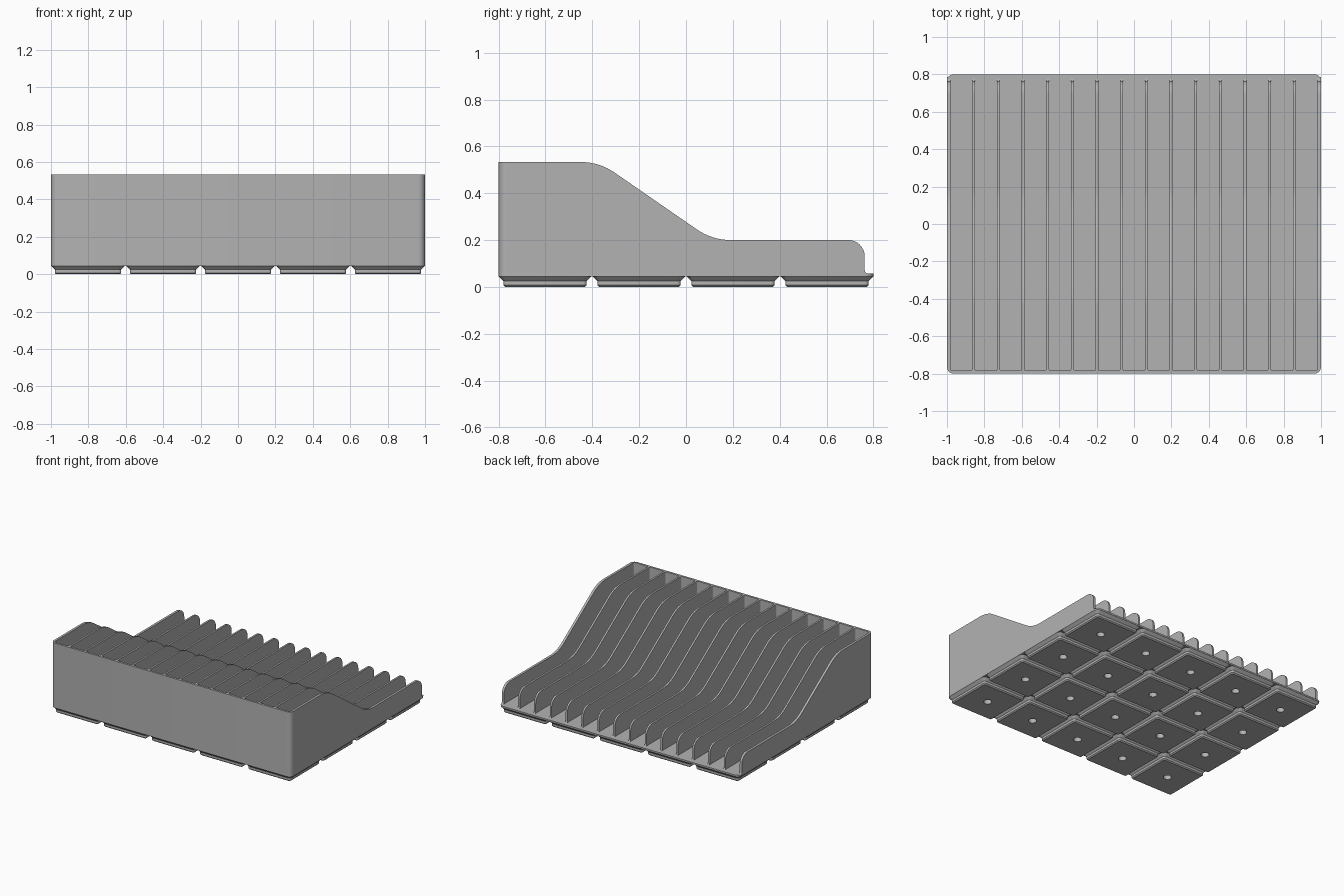
import bpy
import bmesh
import math
from mathutils import Vector

if "Cube" in bpy.data.objects:
    bpy.data.objects.remove(bpy.data.objects["Cube"], do_unlink=True)

grey = bpy.data.materials.new("plain_grey")
grey.use_nodes = True
colour = (0.45, 0.45, 0.45, 1)
grey.diffuse_color = colour
grey.node_tree.nodes["Principled BSDF"].inputs["Base Color"].default_value = colour


def rounded(points, steps=5):
    """Closed 2D outline; each point is (u, v) or (u, v, corner radius)."""
    out = []
    for i, (u, v, *r) in enumerate(points):
        p = Vector((u, v))
        if not r:
            out.append(p)
            continue
        a = (Vector(points[i - 1][:2]) - p).normalized()
        b = (Vector(points[(i + 1) % len(points)][:2]) - p).normalized()
        half = a.angle(b) / 2
        centre = p + (a + b).normalized() * r[0] / math.sin(half)
        tangent = r[0] / math.tan(half)
        start, end = p + a * tangent - centre, p + b * tangent - centre
        sweep = start.angle(end)
        for k in range(steps + 1):
            t = k / steps
            arm = start * math.sin((1 - t) * sweep) + end * math.sin(t * sweep)
            out.append(centre + arm / math.sin(sweep))
    return out


def rounded_rect(hx, hy, r):
    return rounded([(hx, hy, r), (-hx, hy, r), (-hx, -hy, r), (hx, -hy, r)])


def loft(name, rings):
    """Skin equal-sized rings of 3D points and cap both ends."""
    bm = bmesh.new()
    loops = [[bm.verts.new(p) for p in ring] for ring in rings]
    n = len(loops[0])
    for lo, hi in zip(loops, loops[1:]):
        for i in range(n):
            j = (i + 1) % n
            bm.faces.new((lo[i], lo[j], hi[j], hi[i]))
    bm.faces.new(loops[0][::-1])
    bm.faces.new(loops[-1])
    bmesh.ops.recalc_face_normals(bm, faces=bm.faces[:])
    mesh = bpy.data.meshes.new(name)
    bm.to_mesh(mesh)
    bm.free()
    mesh.materials.append(grey)
    obj = bpy.data.objects.new(name, mesh)
    bpy.context.collection.objects.link(obj)
    bpy.ops.object.select_all(action="DESELECT")
    obj.select_set(True)
    bpy.context.view_layer.objects.active = obj
    bpy.ops.object.shade_smooth_by_angle(angle=math.radians(30))
    return obj


def at_height(outline, z):
    return [(p.x, p.y, z) for p in outline]


BASE, FLOOR, TOP = 0.045, 0.057, 0.533
CORNER = 0.036
COMPARTMENTS = 15
OUTER, INNER = 0.018, 0.014      # outer wall and divider thickness
WALL_END = -0.8 + CORNER         # where the ribs join the front wall

# Floor slab
slab = rounded_rect(1, 0.8, CORNER)
loft("floor_slab", [at_height(slab, BASE), at_height(slab, FLOOR)])

# Rib spans across the width: outer walls and evenly spaced dividers
pocket = (2 - 2 * OUTER - (COMPARTMENTS - 1) * INNER) / COMPARTMENTS
pockets = [(-1 + OUTER + i * (pocket + INNER),
            -1 + OUTER + i * (pocket + INNER) + pocket) for i in range(COMPARTMENTS)]
edges = [-1] + [x for span in pockets for x in span] + [1]

# Front wall with rounded pocket corners on its inside
wall = [(1, WALL_END), (1, -0.8, CORNER - 0.0001),
        (-1, -0.8, CORNER - 0.0001), (-1, WALL_END)]
for left, right in pockets:
    wall += [(left, WALL_END), (left, -0.784, 0.01),
             (right, -0.784, 0.01), (right, WALL_END)]
wall = rounded(wall)
loft("front_wall", [at_height(wall, FLOOR), at_height(wall, TOP)])

# Swooping ribs, open at the back
rib = rounded([(WALL_END, FLOOR), (WALL_END, TOP), (-0.37, TOP, 0.25),
               (0.112, 0.2, 0.25), (0.763, 0.2, 0.07),
               (0.763, FLOOR, 0.014), (0.785, FLOOR)], steps=8)
for i in range(0, len(edges), 2):
    name = "side_wall" if i in (0, len(edges) - 2) else "divider"
    loft(name, [[(x, p.x, p.y) for p in rib] for x in edges[i:i + 2]])

# Stepped feet in a grid, each with a round socket underneath
PITCH, SOCKET = 0.401, 0.028
levels = [(0, 0.170, 0.0076), (0.0076, 0.1777, 0.0153),
          (0.0248, 0.1777, 0.0153), (BASE, 0.198, CORNER)]
socket = [Vector((math.cos(a), math.sin(a))) * SOCKET
          for a in (math.radians(15 * k + 7.5) for k in range(24))]
foot_rings = [at_height(socket, 0.035), at_height(socket, 0)]
foot_rings += [at_height(rounded_rect(h, h, r), z) for z, h, r in levels]
foot = loft("foot", foot_rings)
for col in range(5):
    for row in range(4):
        part = foot if col == row == 0 else foot.copy()
        if part is not foot:
            bpy.context.collection.objects.link(part)
        part.location = ((col - 2) * PITCH, (row - 1.5) * PITCH, 0)
